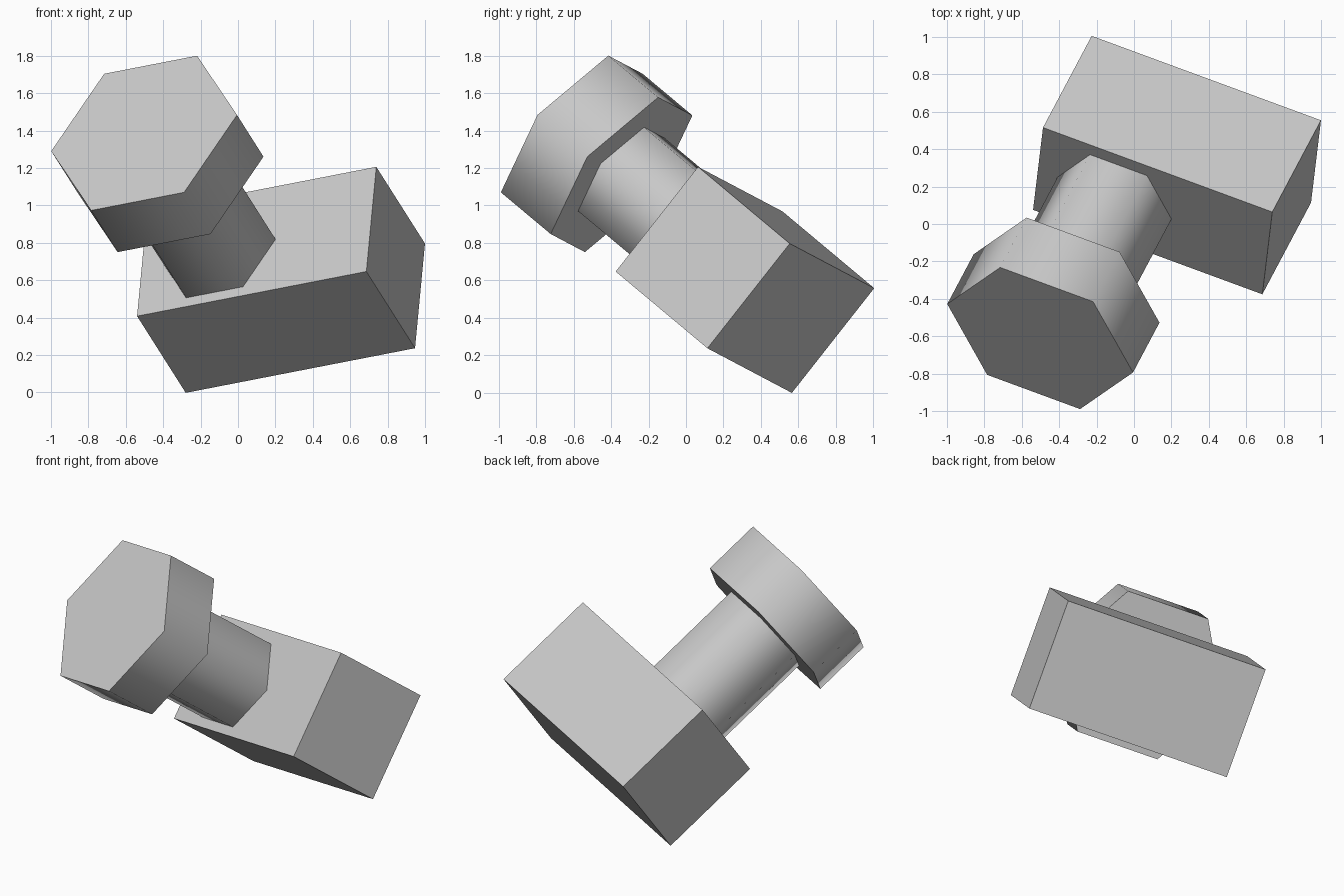
import bpy, bmesh, math
from mathutils import Matrix, Vector

cube = bpy.data.objects.get("Cube")
if cube:
    bpy.data.objects.remove(cube, do_unlink=True)

grey = bpy.data.materials.new("plain_grey")
grey.use_nodes = True
colour = (0.58, 0.58, 0.58, 1)
grey.diffuse_color = colour
grey.node_tree.nodes["Principled BSDF"].inputs["Base Color"].default_value = colour

# Tilted frame: local x runs along the block, local z along the shaft
z_axis = Vector((-0.377, -0.71, 0.594)).normalized()
x_axis = Vector((0.927, -0.332, 0.173))
x_axis = (x_axis - z_axis * x_axis.dot(z_axis)).normalized()
y_axis = z_axis.cross(x_axis)
frame = Matrix.Translation((0.23, 0.315, 0.602)) @ \
    Matrix((x_axis, y_axis, z_axis)).transposed().to_4x4()


def prism(name, outline, z0, z1, smooth=False):
    """Extrude a closed outline between two heights, in the tilted frame."""
    bm = bmesh.new()
    base = bm.faces.new([bm.verts.new((x, y, z0)) for x, y in outline])
    grown = bmesh.ops.extrude_face_region(bm, geom=[base], use_keep_orig=True)
    top = [v for v in grown["geom"] if isinstance(v, bmesh.types.BMVert)]
    bmesh.ops.translate(bm, verts=top, vec=(0, 0, z1 - z0))
    bmesh.ops.recalc_face_normals(bm, faces=bm.faces)
    bm.transform(frame)
    mesh = bpy.data.meshes.new(name)
    bm.to_mesh(mesh)
    bm.free()
    mesh.materials.append(grey)
    obj = bpy.data.objects.new(name, mesh)
    bpy.context.collection.objects.link(obj)
    if smooth:
        bpy.ops.object.select_all(action='DESELECT')
        obj.select_set(True)
        bpy.context.view_layer.objects.active = obj
        bpy.ops.object.shade_smooth_by_angle(angle=math.radians(65))
    return obj


def hexagon(radius, cx=-0.22, cy=-0.01):
    return [(cx + radius * math.cos(i * math.pi / 3),
             cy + radius * math.sin(i * math.pi / 3)) for i in range(6)]


# Rectangular block
hx, hy, hz = 0.664, 0.357, 0.345
prism("block", [(-hx, -hy), (hx, -hy), (hx, hy), (-hx, hy)], -hz, hz)

# Six-sided shaft and wider head, with rounded shading on the sides
prism("shaft", hexagon(0.33), 0.3, 1.04, smooth=True)
prism("head", hexagon(0.538), 1.025, 1.4, smooth=True)
